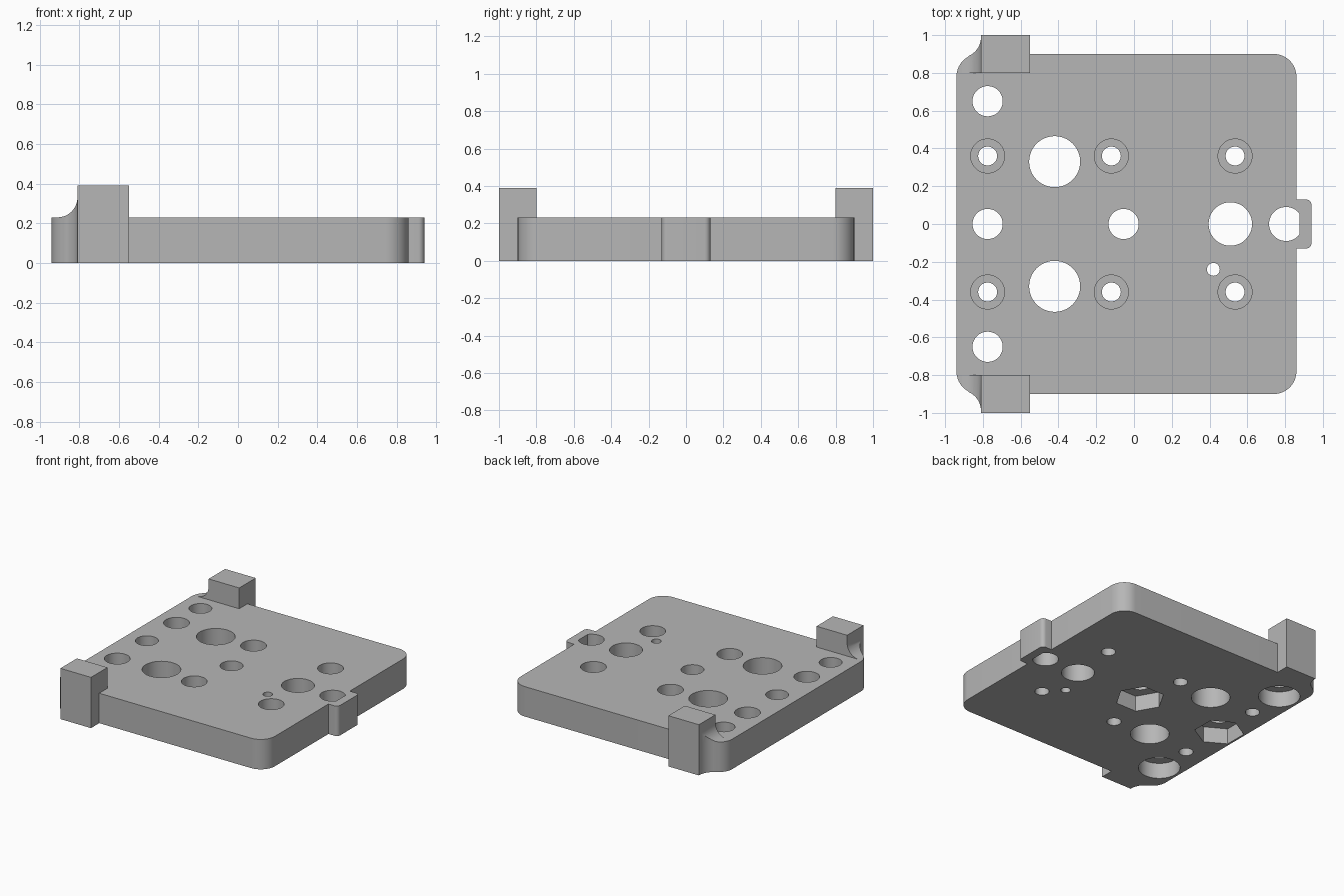
import bpy, bmesh
from math import sin, cos, radians, pi
from mathutils import Matrix

cube = bpy.data.objects.get("Cube")
if cube:
    bpy.data.objects.remove(cube, do_unlink=True)

grey = bpy.data.materials.new("plain grey")
grey.use_nodes = True
colour = (0.47, 0.47, 0.47, 1)
grey.diffuse_color = colour
grey.node_tree.nodes["Principled BSDF"].inputs["Base Color"].default_value = colour

THICK, TOP, POCKET = 0.23, 0.39, 0.12


def arc(cx, cy, r, a0, a1, n=10):
    steps = [radians(a0 + (a1 - a0) * i / n) for i in range(n + 1)]
    return [(cx + r * cos(a), cy + r * sin(a)) for a in steps]


def finish(name, bm):
    bmesh.ops.recalc_face_normals(bm, faces=bm.faces)
    mesh = bpy.data.meshes.new(name)
    bm.to_mesh(mesh)
    bm.free()
    mesh.materials.append(grey)
    obj = bpy.data.objects.new(name, mesh)
    bpy.context.collection.objects.link(obj)
    return obj


def extrude(name, points, vector):
    bm = bmesh.new()
    face = bm.faces.new([bm.verts.new(p) for p in points])
    geom = bmesh.ops.extrude_face_region(bm, geom=[face])["geom"]
    bmesh.ops.translate(bm, vec=vector, verts=[v for v in geom if isinstance(v, bmesh.types.BMVert)])
    return finish(name, bm)


def drill(bm, x, y, r, z0, z1, sides=48, turn=0):
    place = Matrix.Translation((x, y, (z0 + z1) / 2)) @ Matrix.Rotation(turn, 4, "Z")
    return bmesh.ops.create_cone(bm, cap_ends=True, segments=sides, radius1=r, radius2=r,
                                 depth=z1 - z0, matrix=place)["verts"]


def select_only(obj):
    bpy.ops.object.select_all(action="DESELECT")
    obj.select_set(True)
    bpy.context.view_layer.objects.active = obj


def boolean(obj, cutter, operation):
    mod = obj.modifiers.new("cut", "BOOLEAN")
    mod.operation, mod.object, mod.solver = operation, cutter, "EXACT"
    select_only(obj)
    bpy.ops.object.modifier_apply(modifier=mod.name)
    bpy.data.objects.remove(cutter, do_unlink=True)


# Outline: tab, rounded corner, post foot and its reverse curve, mirrored in y
half = arc(0.91, 0.10, 0.03, 0, 90, 6) + [(0.86, 0.13)]
half += arc(0.74, 0.78, 0.12, 0, 90)
half += [(-0.55, 0.9), (-0.55, 1.0), (-0.81, 1.0)]
half += arc(-0.92, 0.99, 0.11, 0, -65)
half += arc(-0.82, 0.78, 0.12, 115, 180)[1:]
outline = half + [(x, -y) for x, y in reversed(half)]

plate = extrude("base_plate", [(x, y, 0) for x, y in outline], (0, 0, THICK))

# Holes right through the plate
through = bmesh.new()
screws = [(x, s * 0.36) for x in (-0.775, -0.12, 0.535) for s in (1, -1)]
for x, y in screws:
    drill(through, x, y, 0.05, -0.1, 0.5)
for s in (1, -1):
    drill(through, -0.42, s * 0.33, 0.135, -0.1, 0.5, 64)
    drill(through, -0.775, s * 0.65, 0.08, -0.1, 0.5)
for x, y, r in [(-0.775, 0, 0.08), (-0.055, 0, 0.08), (0.51, 0, 0.115), (0.42, -0.24, 0.034)]:
    drill(through, x, y, r, -0.1, 0.5)
# Hole with one flat side beside the tab
for v in drill(through, 0.805, 0, 0.09, -0.1, 0.5):
    v.co.x = min(v.co.x, 0.875)
bmesh.ops.remove_doubles(through, verts=through.verts, dist=0.0001)
boolean(plate, finish("through_holes", through), "DIFFERENCE")

# Screw head recesses on top, round and hexagonal pockets underneath
pockets = bmesh.new()
for x, y in screws:
    drill(pockets, x, y, 0.09, THICK - POCKET, 0.5)
for s in (1, -1):
    drill(pockets, -0.775, s * 0.65, 0.145, -0.1, POCKET, 64)
drill(pockets, -0.775, 0, 0.173, -0.1, POCKET, 6, 0)
drill(pockets, -0.055, 0, 0.173, -0.1, POCKET, 6, pi / 6)
boolean(plate, finish("pockets", pockets), "DIFFERENCE")

# Corner posts with a concave foot, trimmed to the plate outline
profile = [(-0.55, THICK), (-0.55, TOP), (-0.81, TOP)] + arc(-0.91, THICK + 0.1, 0.1, 0, -90)
parts = [plate]
for name, y in (("back_post", 0.8), ("front_post", -1.0)):
    post = extrude(name, [(x, y, z) for x, z in profile], (0, 0.2, 0))
    trim = extrude("trim", [(x, y2, 0) for x, y2 in outline], (0, 0, 0.6))
    boolean(post, trim, "INTERSECT")
    parts.append(post)

for part in parts:
    select_only(part)
    bpy.ops.object.shade_smooth_by_angle(angle=radians(30))
